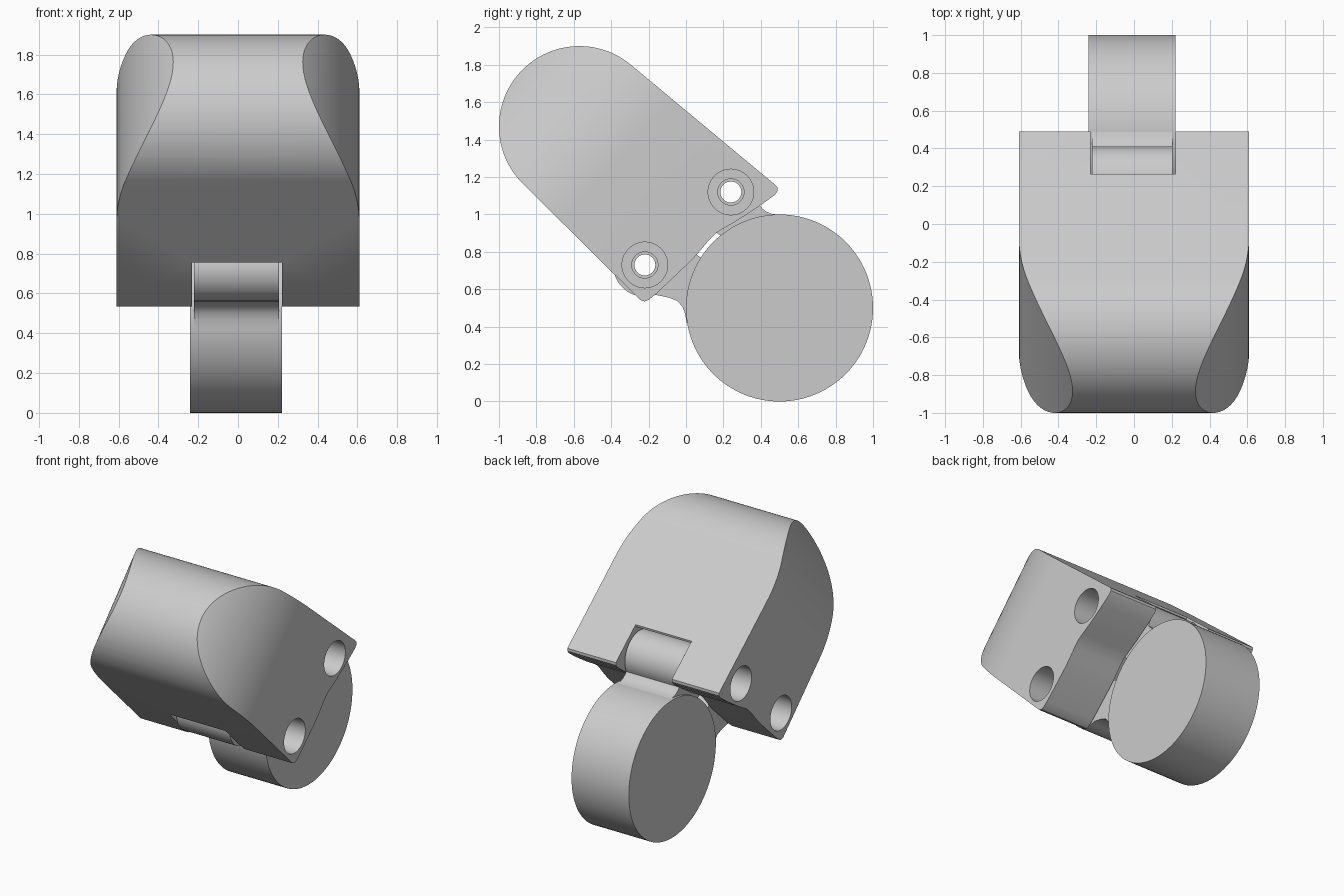
import bpy, bmesh
from math import cos, sin, radians, sqrt
from mathutils import Vector

if "Cube" in bpy.data.objects:
    bpy.data.objects.remove(bpy.data.objects["Cube"])

grey = bpy.data.materials.new("plain grey")
grey.use_nodes = True
grey.diffuse_color = (0.6, 0.6, 0.6, 1)
grey.node_tree.nodes["Principled BSDF"].inputs["Base Color"].default_value = (0.6, 0.6, 0.6, 1)


def prism(name, base, offset):
    """Extrude a closed loop of points by an offset vector."""
    bm = bmesh.new()
    face = bm.faces.new([bm.verts.new(p) for p in base])
    ext = bmesh.ops.extrude_face_region(bm, geom=[face])
    moved = [g for g in ext["geom"] if isinstance(g, bmesh.types.BMVert)]
    bmesh.ops.translate(bm, verts=moved, vec=offset)
    bmesh.ops.recalc_face_normals(bm, faces=bm.faces)
    mesh = bpy.data.meshes.new(name)
    bm.to_mesh(mesh)
    bm.free()
    mesh.materials.append(grey)
    obj = bpy.data.objects.new(name, mesh)
    bpy.context.collection.objects.link(obj)
    return obj


def side_prism(name, profile, x0, x1):
    return prism(name, [(x0, y, z) for y, z in profile], (x1 - x0, 0, 0))


def arc(centre, r, a0, a1, n=32):
    steps = [radians(a0 + (a1 - a0) * i / n) for i in range(n + 1)]
    return [(centre[0] + r * cos(a), centre[1] + r * sin(a)) for a in steps]


def circle(centre, r, n=64):
    return arc(centre, r, 0, 360, n)[:-1]


def combine(obj, cutter, operation="DIFFERENCE"):
    mod = obj.modifiers.new("cut", "BOOLEAN")
    mod.operation, mod.solver, mod.object = operation, "EXACT", cutter
    bpy.context.view_layer.objects.active = obj
    bpy.ops.object.modifier_apply(modifier=mod.name)
    bpy.data.objects.remove(cutter)


upper_pin, lower_pin = (0.24, 1.12), (-0.22, 0.73)
half = 0.61

# Body: rounded nose, tapering sides and a wavy end face
body = side_prism("body", arc((-0.57, 1.47), 0.43, 50.3, 225, 64) + [
    (-0.245, 0.543), (-0.222, 0.535), (-0.2, 0.543),
    (-0.16, 0.575), (0.03, 0.755), (0.07, 0.80), (0.12, 0.86), (0.16, 0.9),
    (0.2, 0.925), (0.27, 0.965), (0.4, 1.05),
    (0.475, 1.105), (0.49, 1.125), (0.49, 1.145), (0.475, 1.16)], -half, half)

# Curved cheeks: a plan outline swept across the body's length
along, across = Vector((0, 0.735, -0.678)), Vector((0, 0.678, 0.735))
radius, start = 1.027, -1.136
cheek = []
for i in range(33):
    d = 0.78 * (1 - i / 32)
    cheek.append((half - radius + sqrt(radius ** 2 - d ** 2), start - d))
cheek.append((half, 0.5))
plan = cheek + [(-x, s) for x, s in reversed(cheek)]
outline = prism("outline_cutter",
                [Vector((x, 0, 0)) + along * s - across for x, s in plan], across * 3)
combine(body, outline, "INTERSECT")

# Slot that clears both hinge knuckles
slot = [(0.235, 1.5), (0.245, 1.36), (0.265, 1.34), (0.262, 1.32), (0.24, 1.31)]
slot += arc(upper_pin, 0.19, 95, 215, 16) + arc(lower_pin, 0.19, 50, 165, 16)
slot += [(-0.43, 0.755), (-0.7, 0.755), (-0.7, 0.3), (1, 0.3), (1, 1.5)]
combine(body, side_prism("slot_cutter", slot, -0.23, 0.22))

# Pin holes with deep counterbores on both sides
for pin in (upper_pin, lower_pin):
    combine(body, side_prism("hole_cutter", circle(pin, 0.07), -1, 1))
    for side in (-1, 1):
        combine(body, side_prism("bore_cutter", circle(pin, 0.122), side * 0.34, side))

# Wheel
wheel = side_prism("wheel", circle((0.5, 0.5), 0.5, 96), -0.24, 0.22)

# Hinge arms: a knuckle blended into the wheel
upper_arm = side_prism("upper_arm", arc(upper_pin, 0.17, -25, 225) + [
    (0.165, 0.9), (0.25, 0.85), (0.5, 0.6), (0.5, 0.998),
    (0.46, 1.003), (0.43, 1.015), (0.41, 1.03)], -0.222, 0.205)
lower_arm = side_prism("lower_arm", arc(lower_pin, 0.17, 45, 290) + [
    (-0.09, 0.555), (-0.045, 0.537), (-0.018, 0.505), (-0.004, 0.465), (0.003, 0.42),
    (0.4, 0.5), (0.12, 0.74), (0.05, 0.79)], -0.222, 0.205)
for arm, pin in ((upper_arm, upper_pin), (lower_arm, lower_pin)):
    combine(arm, side_prism("hole_cutter", circle(pin, 0.056), -1, 1))

# Smooth curves, keep hard edges
bpy.ops.object.select_all(action="DESELECT")
for obj in (body, wheel, upper_arm, lower_arm):
    obj.select_set(True)
bpy.context.view_layer.objects.active = body
bpy.ops.object.shade_smooth_by_angle(angle=radians(35))
